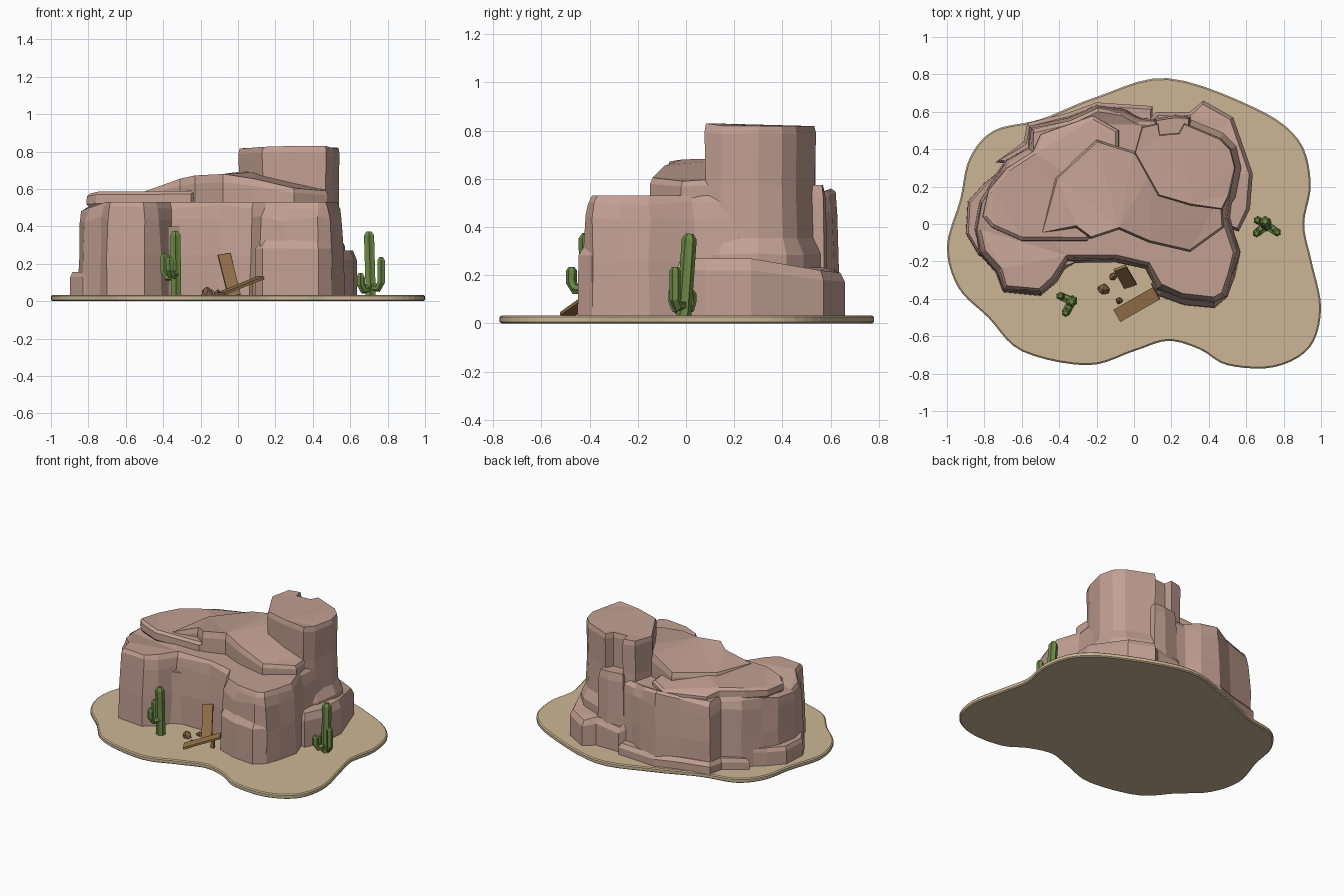
import bpy, bmesh, math, random
from mathutils import Vector, Matrix

random.seed(4)
cube = bpy.data.objects.get("Cube")
if cube:
    bpy.data.objects.remove(cube, do_unlink=True)


def material(name, rgb):
    m = bpy.data.materials.new(name)
    m.use_nodes = True
    m.diffuse_color = (*rgb, 1)
    m.node_tree.nodes["Principled BSDF"].inputs["Base Color"].default_value = (*rgb, 1)
    return m


ROCK = material("pink_sandstone", (0.54, 0.35, 0.29))
SAND = material("sand", (0.60, 0.47, 0.30))
GREEN = material("cactus_green", (0.15, 0.25, 0.06))
WOOD = material("old_wood", (0.30, 0.17, 0.07))
STONE = material("brown_stone", (0.22, 0.12, 0.06))


def finish(name, bm, mat):
    bmesh.ops.recalc_face_normals(bm, faces=bm.faces)
    mesh = bpy.data.meshes.new(name)
    bm.to_mesh(mesh)
    bm.free()
    mesh.materials.append(mat)
    obj = bpy.data.objects.new(name, mesh)
    bpy.context.collection.objects.link(obj)
    return obj


def inset(outline, d):
    """Move an outline inward along its corner normals."""
    n = len(outline)
    area = sum(outline[i - 1][0] * outline[i][1] - outline[i][0] * outline[i - 1][1] for i in range(n))
    side = 1 if area > 0 else -1
    result = []
    for i, p in enumerate(outline):
        a, b = outline[i - 1], outline[(i + 1) % n]
        t = Vector((b[0] - a[0], b[1] - a[1])).normalized() * side * d
        result.append((p[0] - t.y, p[1] + t.x))
    return result


def tier(name, outline, top, levels, base=0.02, jitter=0.0, mat=ROCK):
    """Stack inset copies of an outline; levels are (height share, inset).
    A third value in an outline point sets its own top height."""
    bm = bmesh.new()
    rings = []
    for k, (share, d) in enumerate(levels):
        ring = []
        for p, (x, y) in zip(outline, inset(outline, d)):
            height = p[2] if len(p) > 2 else top
            wob = jitter if 0 < k < len(levels) - 1 else 0
            z = base + (height - base) * share + random.uniform(-2, 2) * wob
            ring.append(bm.verts.new((x + random.uniform(-wob, wob), y + random.uniform(-wob, wob), z)))
        rings.append(ring)
    n = len(outline)
    for low, high in zip(rings, rings[1:]):
        for i in range(n):
            j = (i + 1) % n
            bm.faces.new((low[i], low[j], high[j], high[i]))
    caps = [bm.faces.new(rings[0]), bm.faces.new(rings[-1])]
    bmesh.ops.triangulate(bm, faces=caps)
    return finish(name, bm, mat)


def smooth_loop(points, steps):
    """Closed rounded outline through the points."""
    result, n = [], len(points)
    for i in range(n):
        a, b, c, d = [Vector(points[(i + k) % n]) for k in (-1, 0, 1, 2)]
        for s in range(steps):
            t = s / steps
            v = 0.5 * (2 * b + (c - a) * t + (2 * a - 5 * b + 4 * c - d) * t**2 + (3 * b - a - 3 * c + d) * t**3)
            result.append((v.x, v.y))
    return result


# Sandy ground with a wavy rim
shore = [(.18, .78), (-.2, .68), (-.5, .56), (-.75, .5), (-.88, .35), (-.93, .13), (-1, -.12),
         (-.94, -.34), (-.78, -.5), (-.6, -.68), (-.25, -.755), (0, -.68), (.18, -.625), (.35, -.67),
         (.5, -.755), (.75, -.765), (.94, -.66), (1, -.45), (.95, -.2), (.91, 0), (.945, .22), (.88, .45), (.65, .62)]
tier("sand_ground", smooth_loop(shore, 5), .033, [(0, .008), (.2, 0), (.8, 0), (1, .008)], base=0, mat=SAND)

# Main mesa wall
mesa = [(-.86, -.03, .49), (-.83, .12, .51), (-.77, .22), (-.69, .34), (-.57, .41), (-.56, .52), (-.35, .57),
        (-.2, .64, .56), (-.06, .62, .55), (.03, .57), (.28, .55), (.47, .42), (.53, .22), (.51, .03),
        (.57, -.15), (.54, -.28), (.5, -.39), (.43, -.43), (.25, -.41), (.12, -.35), (.06, -.24),
        (-.1, -.205), (-.35, -.205), (-.41, -.31), (-.5, -.385), (-.7, -.365), (-.74, -.26), (-.83, -.16, .5)]
tier("mesa_wall", mesa, .53, [(0, 0), (.45, .004), (.82, .014), (.95, .025), (1, .04)], jitter=.008)

# Broken ledges around the foot
tier("right_ledge", [(.42, 0), (.56, -.04), (.62, .08), (.635, .27), (.53, .57, .22), (.37, .66, .21),
                     (.3, .6, .23), (.12, .6, .2), (.03, .5, .28), (.2, .25)], .27, [(0, 0), (.8, 0), (1, .02)])
tier("left_ledge", [(-.9, -.05), (-.89, .12), (-.8, .22), (-.7, .3), (-.6, 0), (-.75, -.2), (-.83, -.17)],
     .155, [(0, 0), (.8, .003), (1, .015)])
tier("back_ledge", [(-.74, .33), (-.59, .44), (-.57, .54), (-.35, .595), (-.2, .65), (.1, .63), (.1, .45), (-.5, .3)],
     .11, [(0, 0), (.7, 0), (1, .02)])
tier("front_block", [(.09, -.32), (.13, -.385), (.27, -.435), (.43, -.45), (.5, -.39), (.48, -.25), (.15, -.22)],
     .34, [(0, 0), (.82, .004), (1, .04)])
tier("alcove_step", [(-.44, -.3), (-.36, -.235), (-.3, -.2), (-.4, -.15), (-.5, -.25)], .4, [(0, 0), (1, .015)])

# Upper slabs
tier("left_slab", [(-.81, .04, .575), (-.76, -.02), (-.6, -.09), (-.25, -.09, .59), (-.08, .1, .62),
                   (-.08, .5, .57), (-.22, .58, .56), (-.5, .48, .56), (-.54, .39), (-.68, .3), (-.78, .18, .57)],
     .585, [(0, .03), (.4, 0), (.85, .002), (1, .02)], base=.48)
tier("centre_slab", [(-.5, -.05, .59), (-.31, -.02, .655), (-.23, -.08, .672), (-.08, -.03, .68), (.08, -.1, .655),
                     (.3, -.15, .605), (.48, -.02, .59), (.47, .15, .6), (.1, .3, .69), (0, .39, .69),
                     (-.2, .45, .63), (-.42, .25, .61)],
     .65, [(0, 0), (.75, 0), (1, .012)], base=.5)

# Tall tower with a split back
tower = [(0, .38, .815), (.13, .15, .825), (.3, .1, .83), (.47, .075, .83), (.51, .15), (.545, .3), (.52, .4),
         (.46, .46), (.27, .54), (.24, .49), (.14, .48), (.13, .54), (.04, .52)]
tier("tower", tower, .82, [(0, -.03), (.33, -.03), (.42, 0), (.7, .006), (.96, 0), (1, .008)], jitter=.003)
tier("tower_back_column", [(.12, .45), (.11, .56), (.22, .58), (.3, .57), (.3, .45)],
     .575, [(0, -.01), (.9, 0), (1, .012)])


# Cacti: ribbed stems swept along short paths
def stem(name, path, radius):
    bm = bmesh.new()
    pts = [Vector(p) for p in path]
    end = (pts[-1] - pts[-2]).normalized()
    pts = pts[:-1] + [pts[-1] - end * radius * .7, pts[-1]]
    rings = []
    for i, p in enumerate(pts):
        axis = (pts[min(i + 1, len(pts) - 1)] - pts[max(i - 1, 0)]).normalized()
        turn = Vector((0, 0, 1)).rotation_difference(axis)
        r = radius * (.5 if i == len(pts) - 1 else 1)
        ring = []
        for k in range(12):
            a = math.tau * k / 12
            rr = r * (1 if k % 2 else .8)
            ring.append(bm.verts.new(p + turn @ Vector((rr * math.cos(a), rr * math.sin(a), 0))))
        rings.append(ring)
    for low, high in zip(rings, rings[1:]):
        for k in range(12):
            j = (k + 1) % 12
            bm.faces.new((low[k], low[j], high[j], high[k]))
    bm.faces.new(rings[0])
    bm.faces.new(rings[-1])
    finish(name, bm, GREEN)


def cactus(name, foot, tip, arms):
    foot, tip = Vector(foot), Vector(tip)
    stem(name + "_trunk", [foot, foot.lerp(tip, .5), tip], .031)
    for i, (x, y, low, high) in enumerate(arms):
        joint = foot.lerp(tip, low / tip.z)
        elbow = Vector((x, y, low + .01))
        stem(f"{name}_arm_{i + 1}", [joint, joint.lerp(elbow, .75), elbow + Vector((0, 0, .03)), (x, y, high)], .023)


cactus("front_cactus", (-.33, -.41, .02), (-.335, -.415, .375), [(-.395, -.385, .12, .255), (-.365, -.475, .13, .235)])
cactus("side_cactus", (.71, -.01, .02), (.70, .015, .372), [(.765, -.045, .06, .235), (.655, -.05, .05, .15), (.66, .02, .05, .14)])


# Abandoned planks and stones
def plank(name, a, b, width, thick, across):
    a, b = Vector(a), Vector(b)
    z = (b - a).normalized()
    y = z.cross(Vector(across)).normalized()
    x = y.cross(z)
    turn = Matrix((x, y, z)).transposed().to_4x4()
    bm = bmesh.new()
    bmesh.ops.create_cube(bm, size=1, matrix=Matrix.Translation((a + b) / 2) @ turn
                          @ Matrix.Diagonal((width, thick, (b - a).length, 1)))
    finish(name, bm, WOOD)


plank("leaning_plank", (-.02, -.33, .03), (-.075, -.235, .25), .07, .014, (1, .3, 0))
plank("fallen_plank", (-.09, -.49, .04), (.12, -.37, .125), .075, .014, (-.5, .85, 0))
plank("short_post", (.07, -.39, .02), (.07, -.385, .1), .022, .016, (1, 0, 0))

for i, (x, y, r) in enumerate([(-.165, -.35, .034), (-.11, -.28, .024), (-.08, -.41, .02)]):
    bm = bmesh.new()
    bmesh.ops.create_icosphere(bm, subdivisions=1, radius=r, matrix=Matrix.Translation((x, y, .03 + r * .4)))
    for v in bm.verts:
        v.co += Vector([random.uniform(-r, r) * .15 for _ in range(3)])
    finish(f"stone_{i + 1}", bm, STONE)
